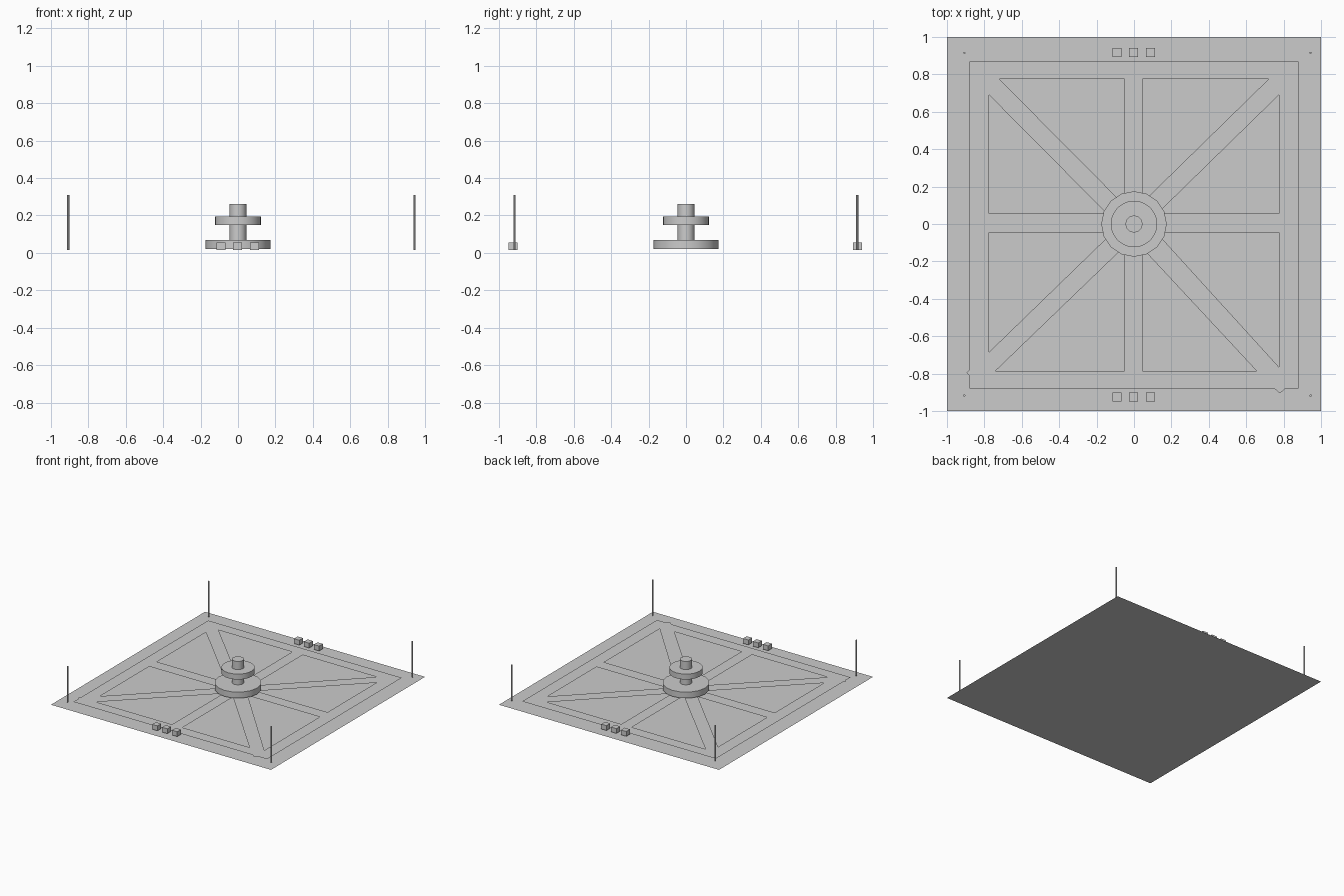
import bpy, bmesh, math

if "Cube" in bpy.data.objects:
    bpy.data.objects.remove(bpy.data.objects["Cube"])


def new_object(name, bm, smooth=False):
    mesh = bpy.data.meshes.new(name)
    bm.to_mesh(mesh)
    bm.free()
    ob = bpy.data.objects.new(name, mesh)
    bpy.context.collection.objects.link(ob)
    if smooth:
        bpy.context.view_layer.objects.active = ob
        bpy.ops.object.select_all(action='DESELECT')
        ob.select_set(True)
        bpy.ops.object.shade_smooth_by_angle(angle=math.radians(40))
    return ob


def box(name, x, y, z0, sx, sy, sz):
    bm = bmesh.new()
    bmesh.ops.create_cube(bm, size=1)
    for v in bm.verts:
        v.co = (x + v.co.x * sx, y + v.co.y * sy, z0 + (v.co.z + 0.5) * sz)
    return new_object(name, bm)


def cylinder(name, x, y, z0, z1, r, sides, smooth=True):
    bm = bmesh.new()
    bmesh.ops.create_cone(bm, cap_ends=True, segments=sides,
                          radius1=r, radius2=r, depth=z1 - z0)
    bmesh.ops.translate(bm, verts=bm.verts, vec=(x, y, (z0 + z1) / 2))
    return new_object(name, bm, smooth)


# Ground sheet
bm = bmesh.new()
bmesh.ops.create_grid(bm, x_segments=1, y_segments=1, size=1)
new_object("ground", bm)

# Path sheet: outer outline with eight lawn openings cut by the spokes
outline = [(-.88, -.88), (.75, -.88), (.78, -.905), (.81, -.88), (.88, -.88),
           (.88, .87), (-.88, .87), (-.88, -.78), (-.895, -.795), (-.88, -.81)]
lawns = [
    [(-.72, .775), (-.05, .775), (-.05, .10)],
    [(-.775, .69), (-.775, .055), (-.145, .055)],
    [(.045, .775), (.72, .775), (.045, .115)],
    [(.775, .69), (.775, .055), (.125, .055)],
    [(-.775, -.045), (-.775, -.685), (-.115, -.045)],
    [(-.74, -.785), (-.05, -.785), (-.05, -.12)],
    [(.045, -.785), (.655, -.785), (.045, -.13)],
    [(.775, -.045), (.775, -.765), (.12, -.045)],
]
bm = bmesh.new()
for loop in [outline] + lawns:
    vs = [bm.verts.new((x, y, 0.01)) for x, y in loop]
    for a, b in zip(vs, vs[1:] + vs[:1]):
        bm.edges.new((a, b))
bmesh.ops.triangle_fill(bm, edges=bm.edges[:], use_beauty=True, normal=(0, 0, 1))
bm.normal_update()
bmesh.ops.reverse_faces(bm, faces=[f for f in bm.faces if f.normal.z < 0])
new_object("paths", bm)

# Tiered fountain
cylinder("fountain_basin", 0, 0, 0.02, 0.07, 0.175, 16)
cylinder("fountain_bowl", 0, 0, 0.15, 0.195, 0.124, 24)
cylinder("fountain_column", 0, 0, 0.02, 0.262, 0.045, 24)

# Corner lamp posts
for x in (-0.907, 0.944):
    for y in (-0.917, 0.915):
        cylinder("lamp_post", x, y, 0.016, 0.31, 0.006, 8)

# Rows of block seats along front and back
for y in (-0.925, 0.917):
    for x in (-0.092, -0.002, 0.088):
        box("block_seat", x, y, 0.016, 0.048, 0.048, 0.04)
